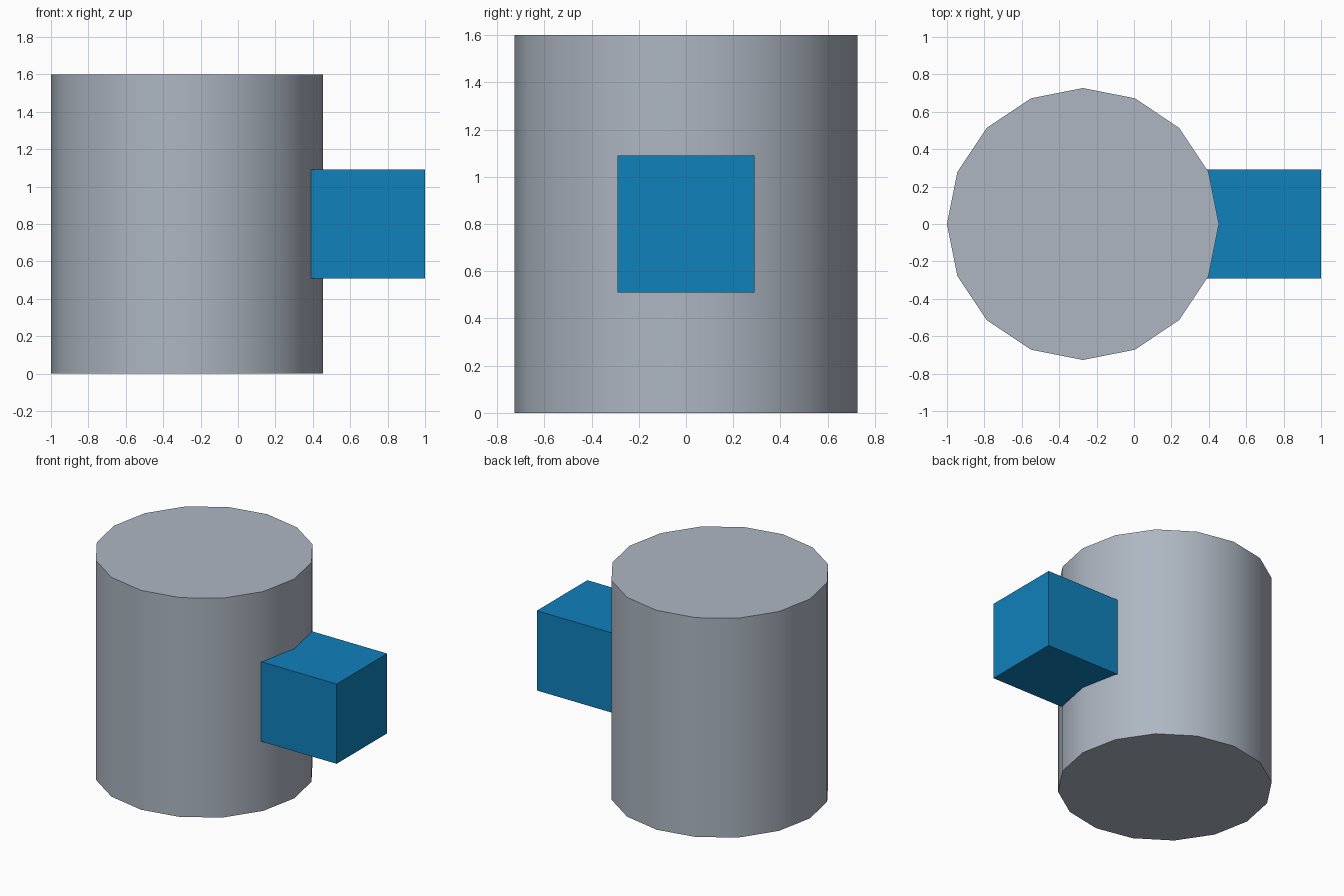
import bpy
import math

default = bpy.data.objects.get("Cube")
if default:
    bpy.data.objects.remove(default, do_unlink=True)


def material(name, rgb):
    mat = bpy.data.materials.new(name)
    mat.use_nodes = True
    colour = (*rgb, 1.0)
    mat.diffuse_color = colour
    mat.node_tree.nodes["Principled BSDF"].inputs["Base Color"].default_value = colour
    return mat


def finish(name, mat):
    obj = bpy.context.object
    obj.name = name
    obj.data.materials.append(mat)
    return obj


grey = material("light grey", (0.42, 0.47, 0.54))
blue = material("blue", (0.005, 0.22, 0.50))

RADIUS = 0.727
HEIGHT = 1.6
CENTRE_X = RADIUS - 1

# Sixteen-sided drum, smooth around the side with flat caps
bpy.ops.mesh.primitive_cylinder_add(
    vertices=16, radius=RADIUS, depth=HEIGHT,
    location=(CENTRE_X, 0, HEIGHT / 2), rotation=(0, 0, math.pi / 2))
finish("drum", grey)
bpy.ops.object.transform_apply(location=False, rotation=True, scale=True)
bpy.ops.object.shade_smooth_by_angle(angle=math.radians(30))

# Square block set into the side of the drum
START_X, END_X, WIDTH = 0.27, 1.0, 0.582
bpy.ops.mesh.primitive_cube_add(size=1, location=((START_X + END_X) / 2, 0, HEIGHT / 2))
block = finish("side_block", blue)
block.scale = (END_X - START_X, WIDTH, WIDTH)
bpy.ops.object.transform_apply(location=False, rotation=False, scale=True)
